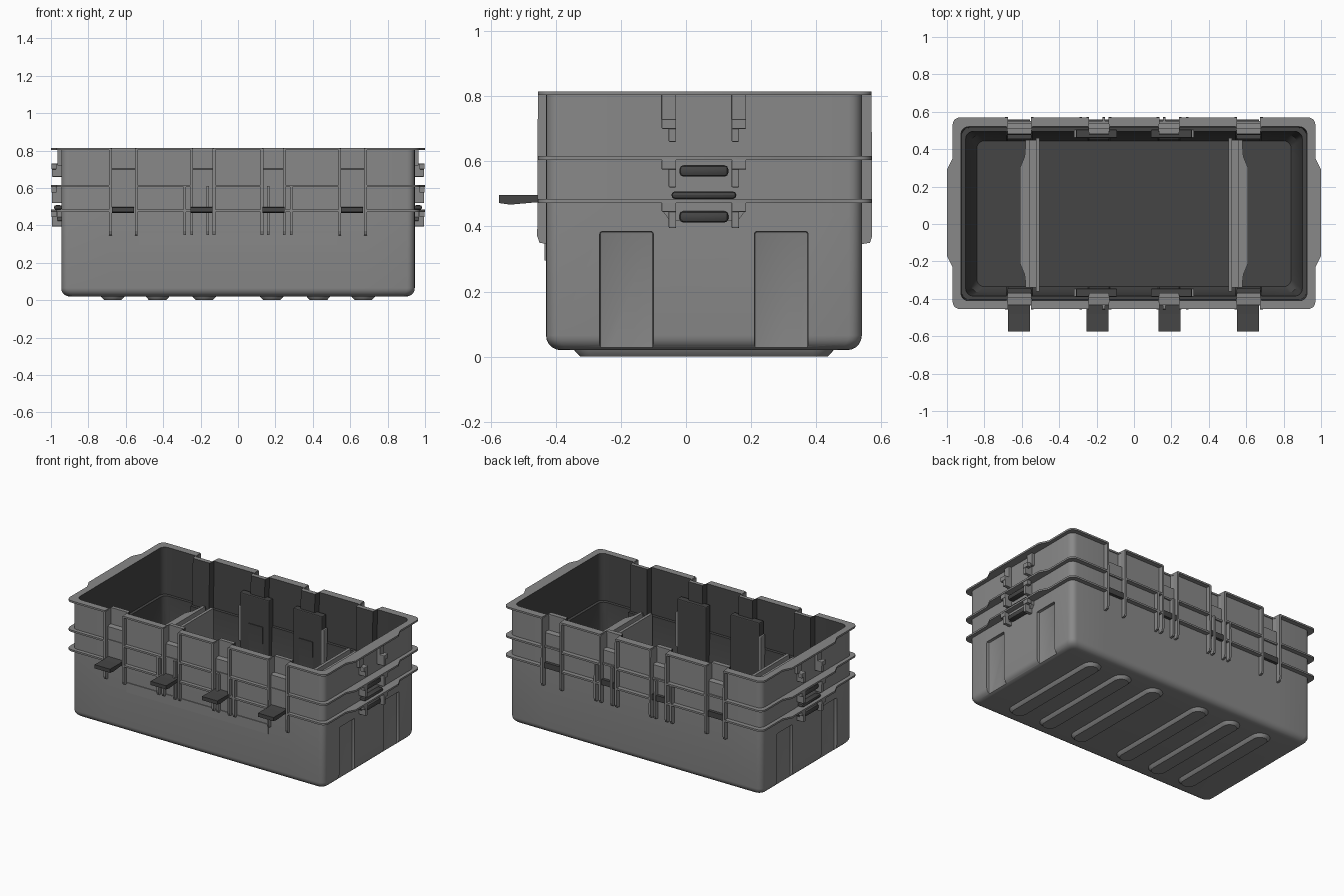
import bpy, bmesh, math

if "Cube" in bpy.data.objects:
    bpy.data.objects.remove(bpy.data.objects["Cube"])

dark = bpy.data.materials.new("dark_grey")
dark.diffuse_color = (0.06, 0.06, 0.06, 1)
dark.use_nodes = True
dark.node_tree.nodes["Principled BSDF"].inputs["Base Color"].default_value = dark.diffuse_color
grey = bpy.data.materials.new("mid_grey")
grey.diffuse_color = (0.25, 0.25, 0.25, 1)
grey.use_nodes = True
grey.node_tree.nodes["Principled BSDF"].inputs["Base Color"].default_value = grey.diffuse_color

MIRROR_Y = 0.115                      # front y + back y of matching parts
NOTCHES = [(-.675, -.55), (-.24, -.135), (.135, .24), (.55, .675)]


def finish(name, bm, mats=(grey,)):
    bmesh.ops.recalc_face_normals(bm, faces=bm.faces)
    me = bpy.data.meshes.new(name)
    bm.to_mesh(me)
    bm.free()
    for m in mats:
        me.materials.append(m)
    ob = bpy.data.objects.new(name, me)
    bpy.context.collection.objects.link(ob)
    return ob


def smooth(ob):
    bpy.ops.object.select_all(action='DESELECT')
    ob.select_set(True)
    bpy.context.view_layer.objects.active = ob
    bpy.ops.object.shade_smooth_by_angle(angle=math.radians(30))


def loft(bm, rings, dark_from=9999):
    loops = [[bm.verts.new(p) for p in r] for r in rings]
    n = len(loops[0])
    for k, (a, b) in enumerate(zip(loops, loops[1:])):
        for i in range(n):
            f = bm.faces.new((a[i], a[(i + 1) % n], b[(i + 1) % n], b[i]))
            f.material_index = int(k >= dark_from)
    bm.faces.new(loops[0])
    bm.faces.new(loops[-1]).material_index = int(dark_from < 9999)


def boxes(name, spans, mat=grey, bevel=0.0):
    bm = bmesh.new()
    for x0, x1, y0, y1, z0, z1 in spans:
        loft(bm, [[(x0, y0, z), (x1, y0, z), (x1, y1, z), (x0, y1, z)] for z in (z0, z1)])
    if bevel:
        bmesh.ops.recalc_face_normals(bm, faces=bm.faces)
        bmesh.ops.bevel(bm, geom=list(bm.edges), offset=bevel, segments=2,
                        affect='EDGES', profile=0.5)
    return finish(name, bm, (mat,))


def ends(spans):
    return spans + [(-b, -a, *rest) for a, b, *rest in spans]


def prisms(name, items, mat=grey):
    bm = bmesh.new()
    for prof, x0, x1 in items:
        loft(bm, [[(x, y, z) for y, z in prof] for x in (x0, x1)])
    return finish(name, bm, (mat,))


def outline(z, hx, y0, y1, notch=0.0, bump=0.0, r=0.04):
    """Rounded rectangle with notches on the long sides and bumps on the ends."""
    pts = []

    def corner(cx, cy, a0):
        for i in range(6):
            a = math.radians(a0 + 18 * i)
            pts.append((cx + r * math.cos(a), cy + r * math.sin(a), z))
    corner(-hx + r, y0 + r, 180)
    for a, b in NOTCHES:
        pts.extend([(a - .006, y0, z), (a, y0 + notch, z), (b, y0 + notch, z), (b + .006, y0, z)])
    corner(hx - r, y0 + r, 270)
    side = [(0, -.23), (bump, -.17), (bump, .29), (0, .35)]
    pts.extend((hx + d, y, z) for d, y in side)
    corner(hx - r, y1 - r, 0)
    for a, b in reversed(NOTCHES):
        pts.extend([(b + .006, y1, z), (b, y1 - notch, z), (a, y1 - notch, z), (a - .006, y1, z)])
    corner(-hx + r, y1 - r, 90)
    pts.extend((-hx - d, y, z) for d, y in reversed(side))
    return pts


# Main tub: rounded bottom edge, wall with three flanges, then the inside
W = (.945, -.43, .54)
F = (.97, -.455, .57)
rings = []
for i in range(6):
    a = math.radians(18 * i)
    o = .045 * (1 - math.sin(a))
    rings.append(outline(.02 + .045 * (1 - math.cos(a)), W[0] - o, W[1] + o, W[2] - o))
for z in (.472, .604):
    rings += [outline(z, *W), outline(z, *F, .02, .03),
              outline(z + .012, *F, .02, .03), outline(z + .012, *W)]
rings += [outline(.70, *W), outline(.704, *W, .035), outline(.803, *W, .035),
          outline(.803, *F, .06, .03), outline(.815, *F, .06, .03)]
rings.append(outline(.815, .925, -.41, .52, .04))
first_inside = len(rings) - 1
rings += [outline(.50, .92, -.405, .515, .04), outline(.50, .90, -.385, .495, .04),
          outline(.10, .87, -.365, .475, .01), outline(.05, .84, -.335, .445)]
bm = bmesh.new()
loft(bm, rings, first_inside)
tub = finish("tub", bm, (grey, dark))

# Recessed panels on both ends, cut into the tub
cut = boxes("end_recess_cutter", ends([(.925, 1.1, -.265, -.10, -.1, .385),
                                       (.925, 1.1, .21, .375, -.1, .385)]), bevel=.008)
cut.hide_render = True
mod = tub.modifiers.new("recess", 'BOOLEAN')
mod.operation, mod.object, mod.solver = 'DIFFERENCE', cut, 'EXACT'
bpy.context.view_layer.objects.active = tub
bpy.ops.object.modifier_apply(modifier="recess")
bpy.data.objects.remove(cut)
smooth(tub)

# Raised bars under the floor
bm = bmesh.new()
for cx in (-.67, -.43, -.18, .18, .43, .67):
    ring = []
    for z, r in ((.03, .065), (.018, .062), (0, .045)):
        arc = [math.radians(180 * i / 10) for i in range(11)]
        ring.append([(cx + r * math.cos(a), .39 + r * math.sin(a), z) for a in arc] +
                    [(cx - r * math.cos(a), -.28 - r * math.sin(a), z) for a in arc])
    loft(bm, ring)
smooth(finish("floor_bars", bm))

# Vertical ribs beside the notches, front and back
items = []
for x, top in ((.682, .81), (.543, .81), (.247, .81), (.128, .81), (.285, .61), (.162, .61)):
    prof = [(-.42, top), (-.455, top), (-.457, .37), (-.45, .35), (-.42, .345)]
    back = [(MIRROR_Y - y, z) for y, z in prof]
    for s in (-1, 1):
        for p in (prof, back):
            items.append((p, s * x - .007, s * x + .007))
prisms("wall_ribs", items)

# Front latch tongues and the matching blocks at the back
LATCHES = (-.615, -.195, .19, .61)
tongue = [(-.40, .50), (-.48, .496), (-.575, .497), (-.575, .472), (-.54, .467), (-.46, .474), (-.40, .472)]
prisms("latch_tongues", [(tongue, x - .058, x + .058) for x in LATCHES], dark)
boxes("back_latch_blocks", [(x - .058, x + .058, .52, .56, .47, .508) for x in LATCHES], dark)

# Faint raised panel on the front
boxes("front_panel", [(-.53, .53, -.435, -.42, .295, .36)])

# Handle brackets on the ends
spans = []
for y0, y1 in ((-.075, -.03), (.14, .185)):
    spans += [(.935, .965, y0, y1, .72, .81)]
    ym = (y0 + .022, y1) if y0 < 0 else (y0, y1 - .022)
    for z0, z1 in ((.66, .73), (.52, .605), (.395, .475)):
        spans += [(.935, .995, *ym, z0, z1), (.97, .998, y0, y1, z1 - .03, z1)]
boxes("end_brackets", ends(spans), bevel=.003)

# Rounded cup below the lowest flange on each end
items = []
bm = bmesh.new()
cup = [(-.07, .475), (-.07, .445), (-.055, .425), (-.03, .418),
       (.14, .418), (.165, .425), (.18, .445), (.18, .475)]
for s in (-1, 1):
    loft(bm, [[(s * x, y, z) for y, z in cup] for x in (.935, .965)])
finish("end_cups", bm)

# Dark hand grips between the brackets
grips = boxes("end_grips", ends([(.94, .985, -.02, .13, .553, .588), (.94, .985, -.02, .13, .412, .447),
                                 (.94, .985, -.045, .155, .484, .508)]), dark, .012)
smooth(grips)

# Two dividers, each with a stepped lip facing the end compartment
boxes("dividers", ends([(.505, .525, -.36, .46, .05, .53), (.525, .56, -.34, .45, .05, .49),
                        (.56, .58, -.34, .45, .05, .53)]))
bm = bmesh.new()
for s in (-1, 1):
    lip = [(.578, -.33), (.585, -.27), (.61, -.21), (.61, .30), (.585, .36), (.578, .44)]
    loft(bm, [[(s * x, y, z) for x, y in lip] for z in (.515, .53)])
finish("divider_lips", bm)

# Inner pads and posts on the long walls
pads, posts = [], []
for cx in (-.2, .2):
    px = math.copysign(.31, cx)
    for y0, y1 in ((-.39, -.345), (.46, .505)):
        pads.append((cx - .11, cx + .11, y0, y1, .30, .69))
        posts.append((px - .012, px + .012, y0, y1, .36, .60))
boxes("inner_pads", pads, dark, .006)
boxes("inner_posts", posts, grey, .006)
